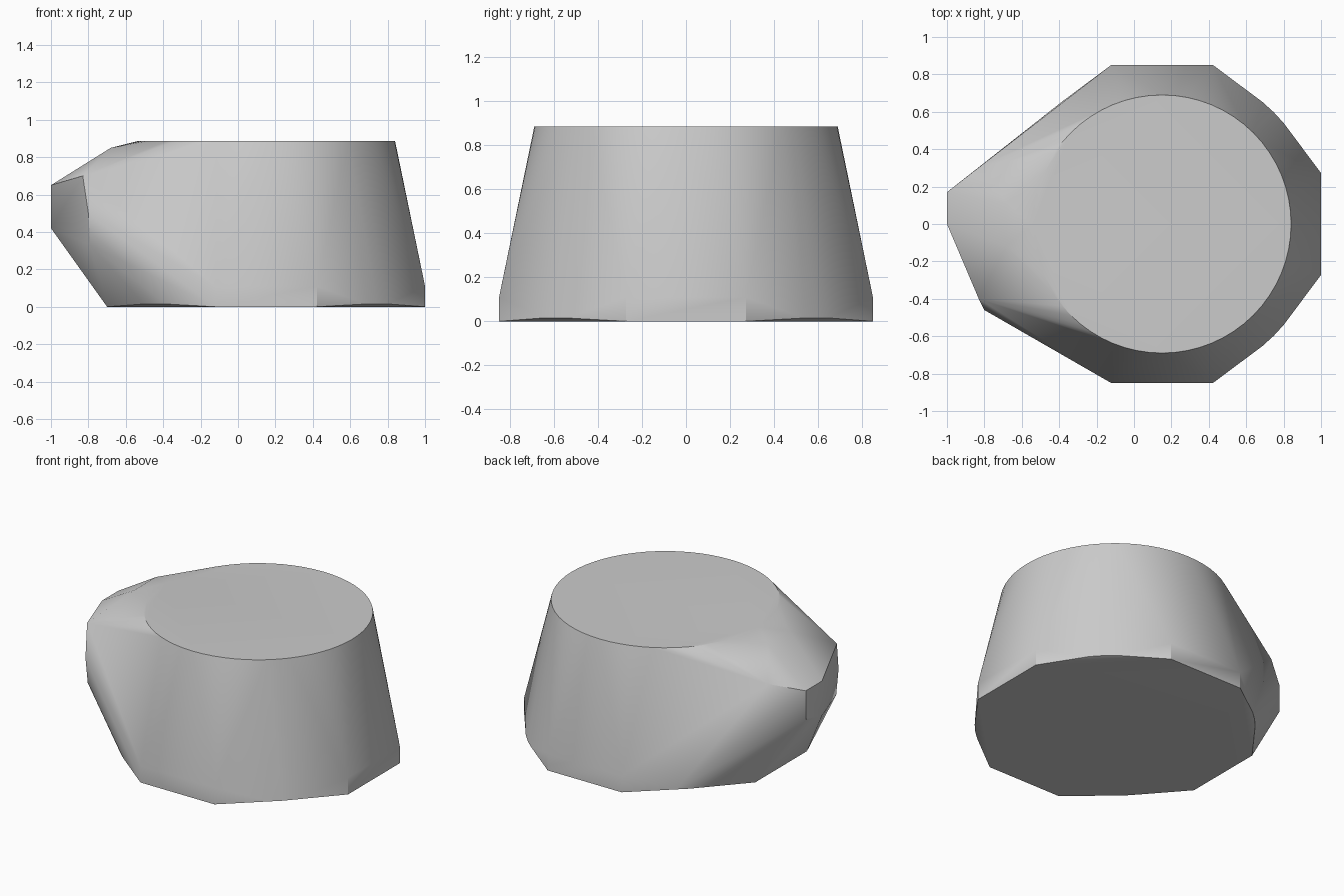
import bpy
import bmesh
import math

cube = bpy.data.objects.get("Cube")
if cube:
    bpy.data.objects.remove(cube, do_unlink=True)

CENTER_X = 0.15


def make_material(name, value):
    mat = bpy.data.materials.new(name)
    mat.use_nodes = True
    color = (value, value, value, 1)
    mat.diffuse_color = color
    mat.node_tree.nodes["Principled BSDF"].inputs["Base Color"].default_value = color
    return mat


def ring(radius, z, count=64):
    return [(CENTER_X + radius * math.cos(math.tau * i / count),
             radius * math.sin(math.tau * i / count), z) for i in range(count)]


def octagon(apothem, half_side, z):
    corners = []
    for sx in (-1, 1):
        for sy in (-1, 1):
            corners.append((CENTER_X + sx * apothem, sy * half_side, z))
            corners.append((CENTER_X + sx * half_side, sy * apothem, z))
    return corners


# Tapered drum on an eight-sided foot
points = ring(0.69, 0.885) + ring(0.845, 0.015)
points += octagon(0.85, 0.272, 0) + octagon(0.85, 0.272, 0.11)

# Bulge on the right side
points += [
    (-0.68, 0.11, 0.85), (-0.68, -0.12, 0.85),
    (-0.82, 0.31, 0.70), (-0.83, -0.40, 0.70),
    (-1, 0.17, 0.65), (-1, 0, 0.65),
    (-1, 0.17, 0.46), (-1, 0, 0.42),
    (-0.80, -0.46, 0.50), (-0.79, -0.45, 0.33),
]

# One taut shell around all the sections
bm = bmesh.new()
for p in points:
    bm.verts.new(p)
hull = bmesh.ops.convex_hull(bm, input=bm.verts[:])
loose = [v for v in bm.verts if not v.link_faces]
bmesh.ops.delete(bm, geom=loose, context="VERTS")
bmesh.ops.dissolve_limit(bm, angle_limit=math.radians(0.5),
                         verts=bm.verts[:], edges=bm.edges[:])
bmesh.ops.recalc_face_normals(bm, faces=bm.faces[:])

mesh = bpy.data.meshes.new("tapered_shell")
bm.to_mesh(mesh)
bm.free()
shell = bpy.data.objects.new("tapered_shell", mesh)
bpy.context.collection.objects.link(shell)
mesh.materials.append(make_material("light_grey", 0.6))

bpy.ops.object.select_all(action="DESELECT")
shell.select_set(True)
bpy.context.view_layer.objects.active = shell
bpy.ops.object.shade_smooth_by_angle(angle=math.radians(30))
